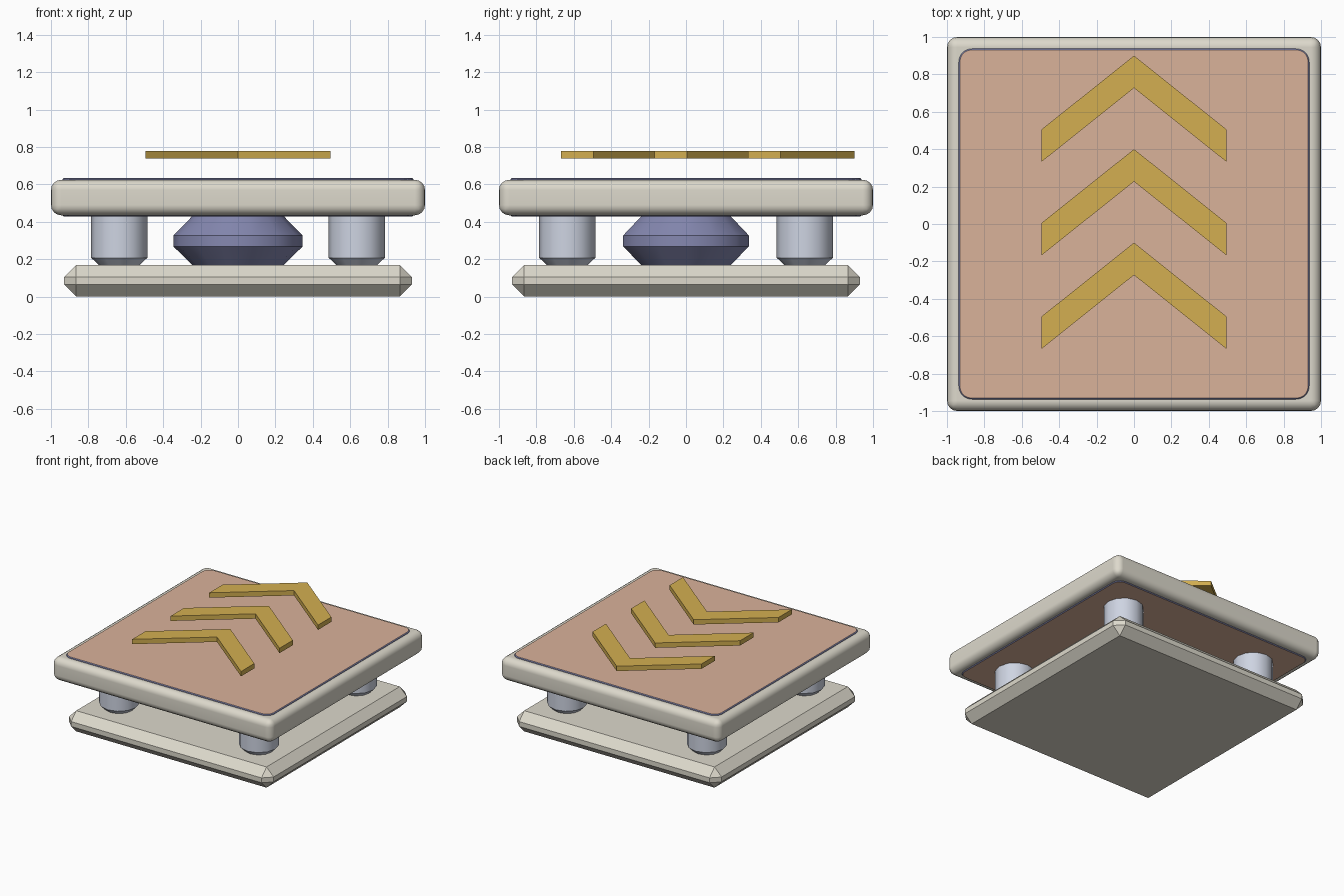
import bpy
import bmesh
import math

if "Cube" in bpy.data.objects:
    bpy.data.objects.remove(bpy.data.objects["Cube"])


def material(name, srgb):
    m = bpy.data.materials.new(name)
    lin = [((c / 255 + 0.055) / 1.055) ** 2.4 for c in srgb]
    m.diffuse_color = (*lin, 1)
    m.use_nodes = True
    m.node_tree.nodes["Principled BSDF"].inputs["Base Color"].default_value = m.diffuse_color
    return m


CREAM = material("cream", (221, 217, 204))
PINK = material("dusty pink", (218, 178, 154))
INDIGO = material("slate indigo", (133, 136, 176))
STEEL = material("pale steel", (206, 212, 226))
GOLD = material("gold", (211, 175, 81))


def finish(bm, name, mats, smooth=False):
    bmesh.ops.recalc_face_normals(bm, faces=bm.faces[:])
    me = bpy.data.meshes.new(name)
    bm.to_mesh(me)
    bm.free()
    for m in mats:
        me.materials.append(m)
    ob = bpy.data.objects.new(name, me)
    bpy.context.collection.objects.link(ob)
    if smooth:
        bpy.ops.object.select_all(action='DESELECT')
        ob.select_set(True)
        bpy.context.view_layer.objects.active = ob
        bpy.ops.object.shade_smooth_by_angle(angle=math.radians(35))
    return ob


def box(half, z0, z1):
    bm = bmesh.new()
    bmesh.ops.create_cube(bm, size=1)
    for v in bm.verts:
        v.co.x *= 2 * half
        v.co.y *= 2 * half
        v.co.z = z0 if v.co.z < 0 else z1
    return bm


def bevel(bm, edges, width, segments):
    bmesh.ops.bevel(bm, geom=edges, offset=width, offset_type='OFFSET',
                    segments=segments, profile=0.5, affect='EDGES')


def turned(name, profile, sides, centre, mat):
    """Closed solid of revolution from (radius, z) rings."""
    bm = bmesh.new()
    rings = []
    for r, z in profile:
        rings.append([bm.verts.new((centre[0] + r * math.cos(math.tau * i / sides),
                                    centre[1] + r * math.sin(math.tau * i / sides), z))
                      for i in range(sides)])
    for a, b in zip(rings, rings[1:]):
        for i in range(sides):
            j = (i + 1) % sides
            bm.faces.new((a[i], a[j], b[j], b[i]))
    bm.faces.new(rings[0])
    bm.faces.new(rings[-1])
    return finish(bm, name, [mat], smooth=True)


# Chamfered base plate
bm = box(0.93, 0, 0.17)
bevel(bm, bm.edges[:], 0.065, 1)
finish(bm, "base_plate", [CREAM])

# Rounded upper slab
bm = box(1.0, 0.435, 0.625)
bevel(bm, bm.edges[:], 0.055, 4)
slab = finish(bm, "upper_slab", [CREAM], smooth=True)
slab.modifiers.new("flat_faces", 'WEIGHTED_NORMAL').keep_sharp = True

# Inlaid panel showing on top and underneath, with an indigo rim
bm = box(0.937, 0.428, 0.635)
upright = [e for e in bm.edges if abs(e.verts[0].co.z - e.verts[1].co.z) > 0.1]
bevel(bm, upright, 0.07, 5)
rim = [e for e in bm.edges if abs(e.verts[0].co.z - e.verts[1].co.z) < 0.01]
bevel(bm, rim, 0.006, 1)
bm.normal_update()
for f in bm.faces:
    f.material_index = 0 if abs(f.normal.z) > 0.9 else 1
finish(bm, "inlay_panel", [PINK, INDIGO])

# Four corner posts with tapered feet
for sx in (-1, 1):
    for sy in (-1, 1):
        turned("corner_post", [(0.105, 0.165), (0.15, 0.208), (0.15, 0.44)],
               12, (0.635 * sx, 0.635 * sy), STEEL)

# Faceted central core
turned("central_core", [(0.24, 0.165), (0.345, 0.268), (0.345, 0.327), (0.24, 0.435)],
       14, (0, 0), INDIGO)

# Three floating chevrons
for k in range(3):
    bm = bmesh.new()
    top, bottom = 0.9 - 0.5 * k, 0.727 - 0.5 * k
    drop, half = 0.395, 0.495
    for s in (-1, 1):
        pts = [(0, top), (s * half, top - drop), (s * half, bottom - drop), (0, bottom)]
        lo, hi = [[bm.verts.new((x, y, z)) for x, y in pts] for z in (0.74, 0.78)]
        bm.faces.new(lo)
        bm.faces.new(hi)
        for i in range(3):
            bm.faces.new((lo[i], lo[i + 1], hi[i + 1], hi[i]))
    bmesh.ops.remove_doubles(bm, verts=bm.verts[:], dist=0.0005)
    finish(bm, "chevron", [GOLD])
